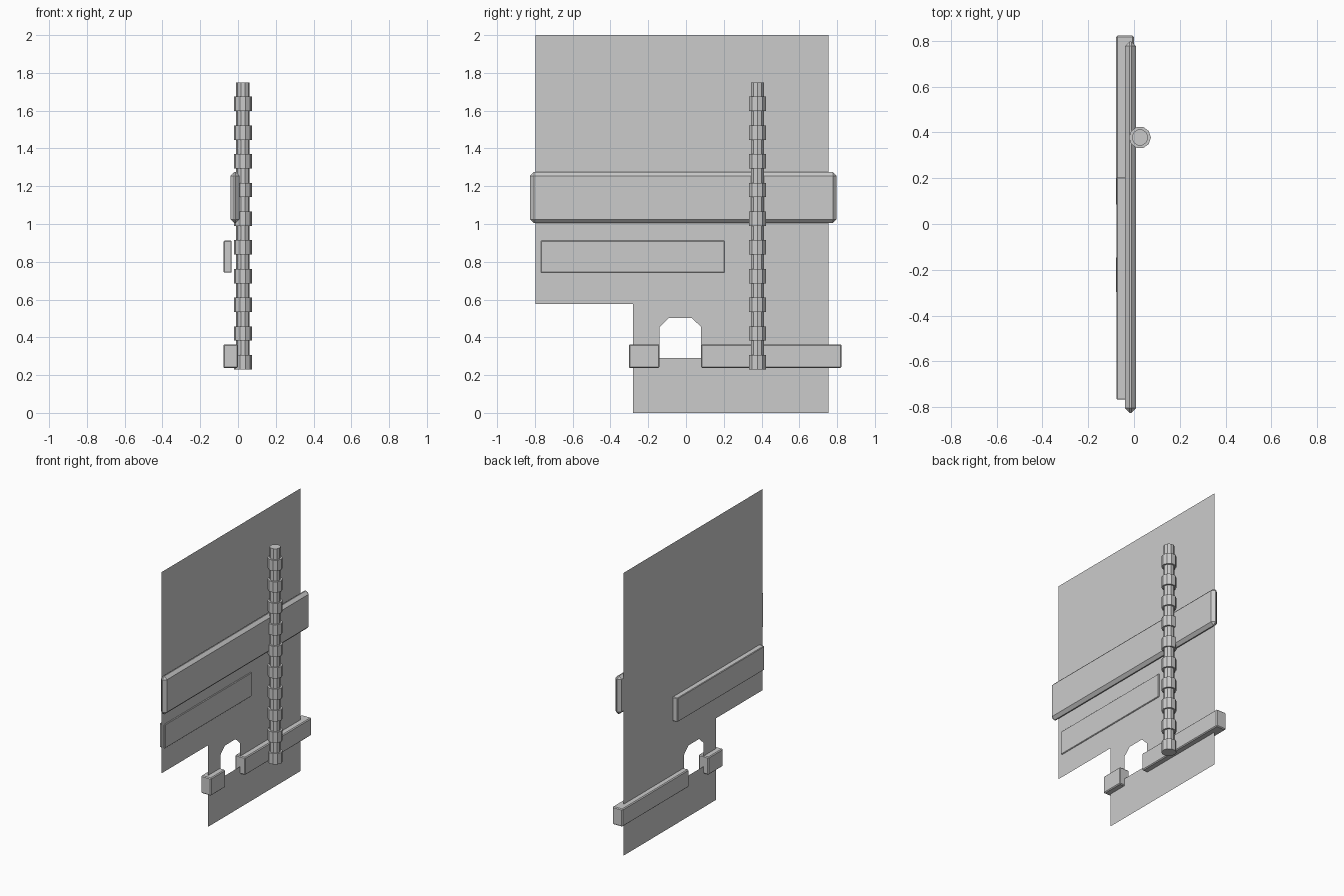
import bpy, bmesh
from math import cos, sin, tau

if "Cube" in bpy.data.objects:
    bpy.data.objects.remove(bpy.data.objects["Cube"])

PANEL_X = -0.04


def finish(name, bm):
    bmesh.ops.recalc_face_normals(bm, faces=bm.faces)
    mesh = bpy.data.meshes.new(name)
    bm.to_mesh(mesh)
    bm.free()
    obj = bpy.data.objects.new(name, mesh)
    bpy.context.collection.objects.link(obj)
    return obj


def board(name, x, y, z, bevel):
    """Chamfered box from (min, max) ranges."""
    bm = bmesh.new()
    bmesh.ops.create_cube(bm, size=1)
    for v in bm.verts:
        v.co = [r[0] if c < 0 else r[1] for c, r in zip(v.co, (x, y, z))]
    bmesh.ops.bevel(bm, geom=bm.edges[:], offset=bevel, segments=1,
                    profile=0.5, affect='EDGES')
    return finish(name, bm)


# Thin wall sheet with a corner cut-out and an arched opening
outline = [(-0.28, 0), (0.755, 0), (0.755, 2), (-0.797, 2), (-0.797, 0.577), (-0.28, 0.577)]
opening = [(-0.14, 0.29), (0.08, 0.29), (0.08, 0.455), (0.03, 0.503), (-0.09, 0.503), (-0.14, 0.455)]
bm = bmesh.new()
for loop in (outline, opening):
    vs = [bm.verts.new((PANEL_X, y, z)) for y, z in loop]
    for a, b in zip(vs, vs[1:] + vs[:1]):
        bm.edges.new((a, b))
bmesh.ops.triangle_fill(bm, edges=bm.edges[:], use_beauty=True, normal=(1, 0, 0))
finish("wall_sheet", bm)

# Horizontal boards
board("upper_board", (-0.04, 0.008), (-0.825, 0.797), (1.005, 1.275), 0.02)
board("middle_board", (-0.076, -0.034), (-0.768, 0.204), (0.742, 0.912), 0.004)
for side, span in (("left", (-0.303, -0.14)), ("right", (0.08, 0.823))):
    board("bottom_board_" + side, (-0.078, 0.0), span, (0.238, 0.363), 0.006)

# Ribbed vertical pole: stacked wide and narrow rings
SIDES, BANDS, CX, CY, Z0, STEP = 10, 20, 0.026, 0.378, 0.23, 0.076
bm = bmesh.new()
rings = []
for i in range(BANDS):
    radius = 0.048 if i % 2 == 0 else 0.036
    for z in (Z0 + i * STEP, Z0 + (i + 1) * STEP):
        rings.append([bm.verts.new((CX + radius * cos(tau * k / SIDES),
                                    CY + radius * sin(tau * k / SIDES), z))
                      for k in range(SIDES)])
for low, high in zip(rings, rings[1:]):
    for k in range(SIDES):
        n = (k + 1) % SIDES
        bm.faces.new((low[k], low[n], high[n], high[k]))
bm.faces.new(rings[0][::-1])
bm.faces.new(rings[-1])
finish("ribbed_pole", bm)
